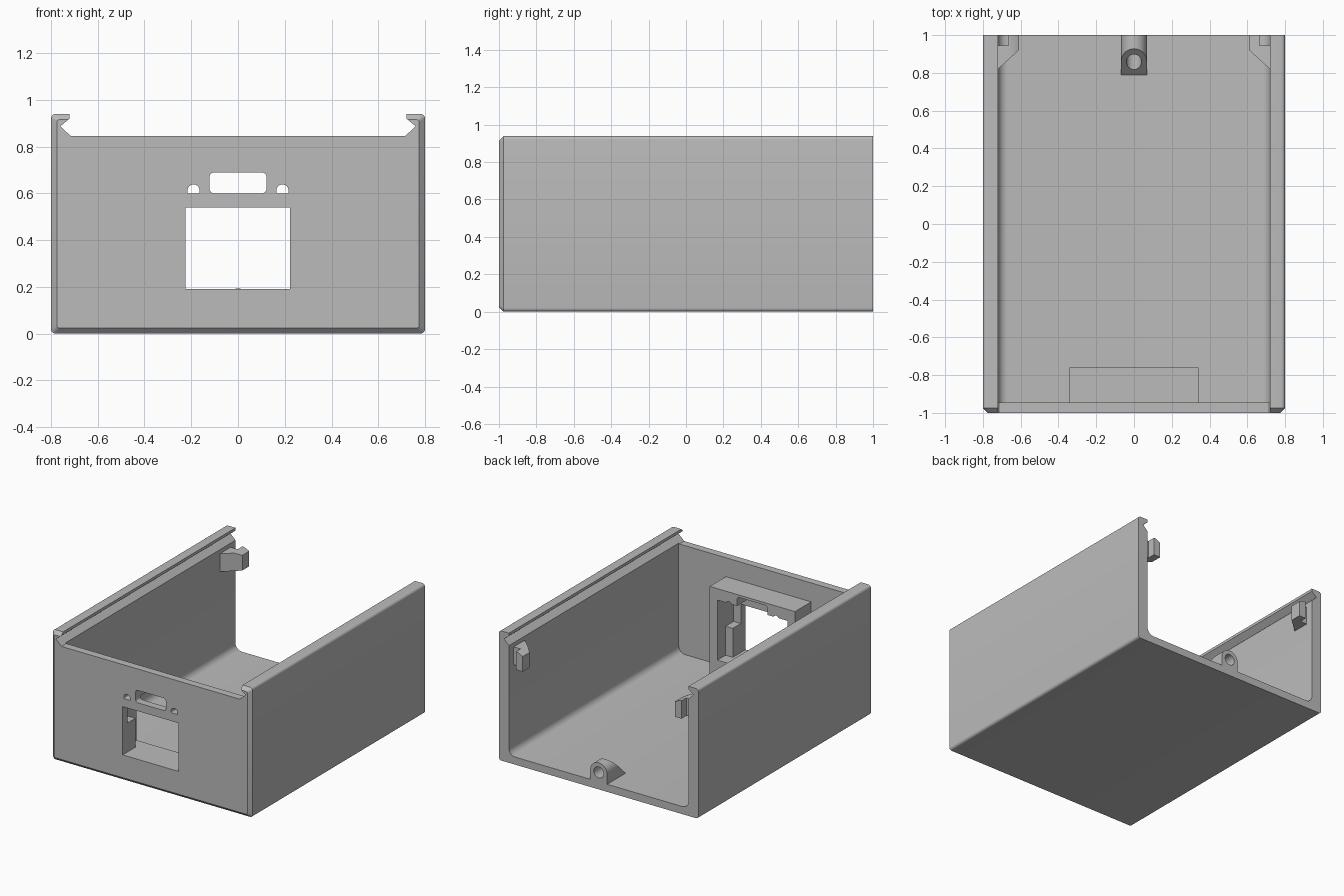
import bpy, bmesh
from math import sin, cos, pi, radians

if "Cube" in bpy.data.objects:
    bpy.data.objects.remove(bpy.data.objects["Cube"], do_unlink=True)

grey = bpy.data.materials.new("plain_grey")
grey.use_nodes = True
grey.diffuse_color = (0.5, 0.5, 0.5, 1)
grey.node_tree.nodes["Principled BSDF"].inputs["Base Color"].default_value = (0.5, 0.5, 0.5, 1)


def loft(name, rings):
    """Closed solid through rings of 3D points with equal counts."""
    bm = bmesh.new()
    loops = [[bm.verts.new(p) for p in ring] for ring in rings]
    n = len(loops[0])
    for a, b in zip(loops, loops[1:]):
        for i in range(n):
            bm.faces.new((a[i], a[(i + 1) % n], b[(i + 1) % n], b[i]))
    bm.faces.new(loops[0])
    bm.faces.new(loops[-1])
    bmesh.ops.recalc_face_normals(bm, faces=bm.faces)
    mesh = bpy.data.meshes.new(name)
    bm.to_mesh(mesh)
    bm.free()
    mesh.materials.append(grey)
    obj = bpy.data.objects.new(name, mesh)
    bpy.context.collection.objects.link(obj)
    return obj


def along_y(name, profile, y0, y1):
    return loft(name, [[(x, y, z) for x, z in profile] for y in (y0, y1)])


def along_x(name, profile, x0, x1):
    return loft(name, [[(x, y, z) for y, z in profile] for x in (x0, x1)])


def rounded(x0, x1, z0, z1, low, high=None, steps=6):
    """Rectangle with separate radii for lower and upper corners."""
    high = low if high is None else high
    corners = [(x1 - high, z1 - high, high, 0), (x0 + high, z1 - high, high, 1),
               (x0 + low, z0 + low, low, 2), (x1 - low, z0 + low, low, 3)]
    pts = []
    for cx, cz, r, quarter in corners:
        for i in range(steps + 1 if r > 0 else 1):
            a = (quarter + i / steps) * pi / 2
            pts.append((cx + r * cos(a), cz + r * sin(a)))
    return pts


def rect(x0, x1, z0, z1):
    return [(x0, z0), (x1, z0), (x1, z1), (x0, z1)]


def cut(obj, cutter):
    mod = obj.modifiers.new("cut", 'BOOLEAN')
    mod.operation = 'DIFFERENCE'
    mod.solver = 'EXACT'
    mod.object = cutter
    bpy.context.view_layer.objects.active = obj
    bpy.ops.object.modifier_apply(modifier=mod.name)
    bpy.data.objects.remove(cutter, do_unlink=True)


# Outer shell with rounded long edges and a chamfered front
HEIGHT, CHAMFER = 0.94, 0.025
full = rounded(-0.8, 0.8, 0, HEIGHT, 0.02)
inset = rounded(-0.8 + CHAMFER, 0.8 - CHAMFER, CHAMFER, HEIGHT - CHAMFER, 0.01)
case = loft("case_shell", [[(x, y, z) for x, z in ring]
                           for ring, y in ((inset, -1), (full, CHAMFER - 1), (full, 1))])

# Hollow inside and sliding lid channel
cut(case, along_y("cavity", rounded(-0.72, 0.72, 0.055, 1.2, 0.05, 0), -0.945, 1.2))
half = [(0.715, 0.845), (0.76, 0.887), (0.72, 0.92), (0.72, 1.2)]
cut(case, along_y("lid_channel", half + [(-x, z) for x, z in reversed(half)], -1.2, 1.2))

# Socket bracket behind the front wall, with a stepped recess
bracket = along_y("socket_bracket", rect(-0.342, 0.342, 0.05, 0.708), -0.946, -0.76)
cut(bracket, along_y("rear_recess", rect(-0.28, 0.28, 0.19, 0.625), -0.853, -0.7))
cut(bracket, along_y("upper_recess", rect(-0.28, 0.28, 0.4, 0.625), -0.945, -0.8))

# Front openings: socket window, long slot and two small indicator holes
for part in (case, bracket):
    cut(part, along_y("window", rect(-0.225, 0.222, 0.19, 0.54), -1.1, -0.7))
    cut(part, along_y("slot", rounded(-0.122, 0.122, 0.6, 0.69, 0.02), -1.1, -0.7))
    for x in (-0.19, 0.19):
        cut(part, along_y("small_hole", rounded(x - 0.026, x + 0.026, 0.6, 0.638, 0.005, 0.0255),
                          -1.1, -0.7))

# Screw boss on the floor at the open end, sloped towards the front
boss = along_y("screw_boss", rounded(-0.068, 0.068, 0.04, 0.193, 0, 0.067, 8), 0.75, 1)
cut(boss, along_x("slope", [(0.7, -0.035), (0.7, 0.4), (1.135, 0.4)], -0.2, 0.2))
cut(boss, along_y("screw_hole", rounded(-0.04, 0.04, 0.083, 0.163, 0.0399), 0.7, 1.1))

# Lid catches on the side walls
plan = [(0.725, 0.815), (0.61, 0.92), (0.61, 1), (0.665, 1), (0.665, 0.945), (0.725, 0.945)]
for side, label in ((1, "left"), (-1, "right")):
    rings = [[(side * x, y, z) for x, y in plan] for z in (0.69, 0.82)]
    catch = loft(label + "_lid_catch", rings)
    cut(catch, along_y("top_slope", [(side * 0.55, 0.77), (side * 0.67, 0.83), (side * 0.55, 0.9)],
                       0.7, 1.1))

# Crisp edges with smooth rounds
for obj in bpy.context.scene.objects:
    obj.select_set(obj.type == 'MESH')
bpy.ops.object.shade_smooth_by_angle(angle=radians(30))
